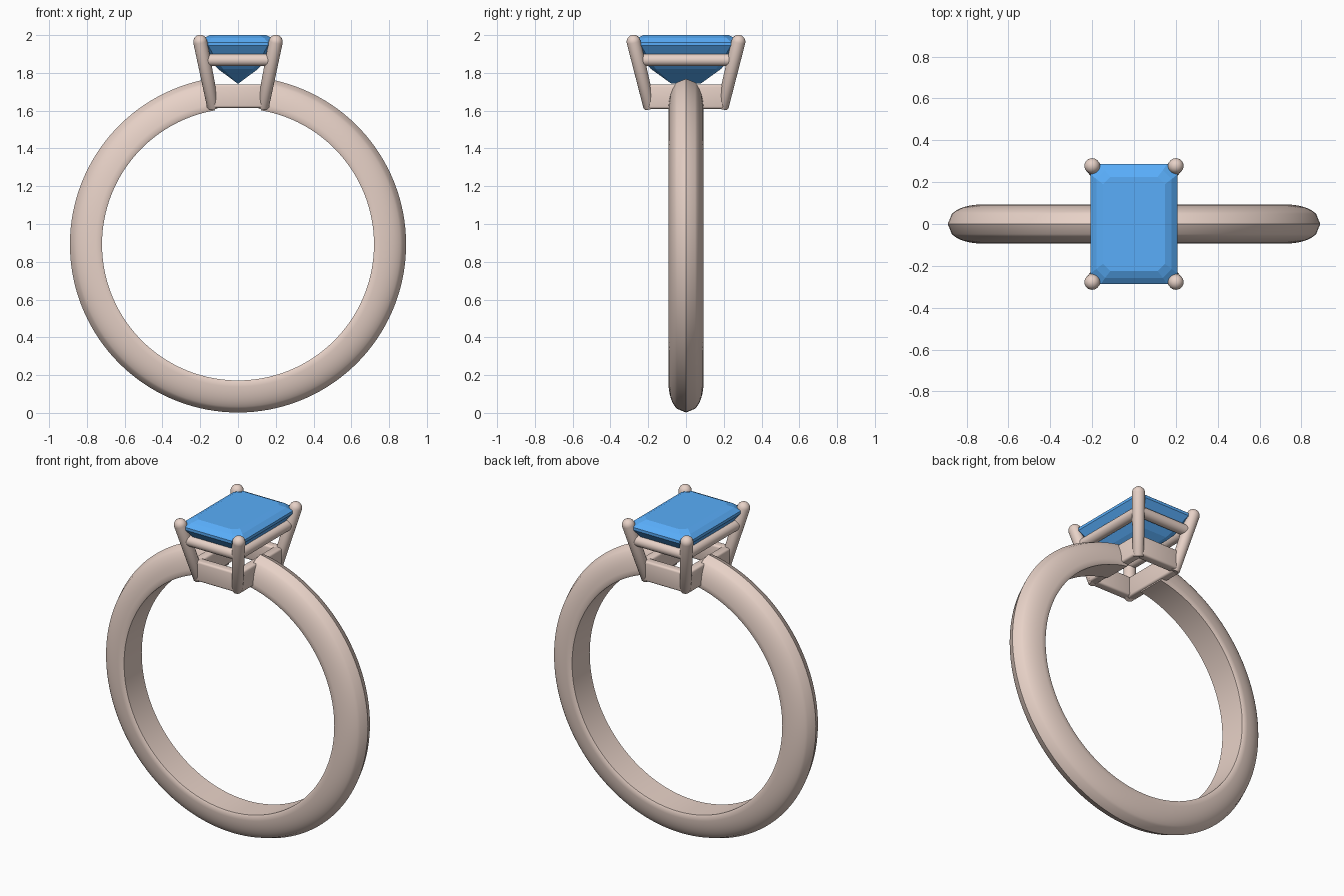
import bpy, bmesh, math
from mathutils import Vector

if "Cube" in bpy.data.objects:
    bpy.data.objects.remove(bpy.data.objects["Cube"])


def material(name, color):
    m = bpy.data.materials.new(name)
    m.diffuse_color = color
    m.use_nodes = True
    m.node_tree.nodes["Principled BSDF"].inputs["Base Color"].default_value = m.diffuse_color
    return m


METAL = material("rose_metal", (0.80, 0.64, 0.57, 1))
BLUE = material("blue_stone", (0.10, 0.42, 0.95, 1))


def finish(name, bm, mat, smooth=None):
    bmesh.ops.recalc_face_normals(bm, faces=bm.faces)
    me = bpy.data.meshes.new(name)
    bm.to_mesh(me)
    bm.free()
    ob = bpy.data.objects.new(name, me)
    bpy.context.collection.objects.link(ob)
    me.materials.append(mat)
    if smooth:
        bpy.ops.object.select_all(action='DESELECT')
        ob.select_set(True)
        bpy.context.view_layer.objects.active = ob
        bpy.ops.object.shade_smooth_by_angle(angle=math.radians(smooth))
    return ob


def loft(bm, rings):
    """Skin closed rings of points and cap both ends."""
    rows = [[bm.verts.new(p) for p in r] for r in rings]
    n = len(rows[0])
    for a, b in zip(rows, rows[1:]):
        for i in range(n):
            j = (i + 1) % n
            bm.faces.new((a[i], a[j], b[j], b[i]))
    bm.faces.new(rows[0][::-1])
    bm.faces.new(rows[-1])


def rod(name, a, b, profile, n=24):
    """Turned rod from a to b; profile = (distance along, radius)."""
    a, b = Vector(a), Vector(b)
    d = (b - a).normalized()
    u = d.orthogonal().normalized()
    v = d.cross(u)
    bm = bmesh.new()
    loft(bm, [[a + d * s + (u * math.cos(t) + v * math.sin(t)) * r
               for t in (2 * math.pi * i / n for i in range(n))]
              for s, r in profile])
    return finish(name, bm, METAL, 40)


# Band: knife-edge section swept round the finger, open under the setting
CZ, RI, RO, W = 0.892, 0.72, 0.89, 0.093
arc = [(RI + 0.01 + (RO - RI - 0.01) * math.sin(t), W * math.cos(t) ** 0.9)
       for t in (math.radians(1.0) + i * math.radians(60) / 8 for i in range(9))]
side = [(RI, W * 0.93)] + arc
section = side + [(RO, 0)] + [(r, -y) for r, y in reversed(side)]
gap = math.radians(9.8)
SEG = 128
bm = bmesh.new()
loft(bm, [[(r * math.sin(t), y, CZ + r * math.cos(t)) for r, y in section]
          for t in (gap + (2 * math.pi - 2 * gap) * i / SEG for i in range(SEG + 1))])
finish("band", bm, METAL, 35)

# Prongs: splayed rods with rounded tips
for sx in (-1, 1):
    for sy in (-1, 1):
        a = Vector((sx * 0.130, sy * 0.192, 1.612))
        b = Vector((sx * 0.207, sy * 0.286, 2.0))
        L, R = (b - a).length, 0.037
        tip = [(L - R + R * math.sin(t), R * math.cos(t))
               for t in (math.radians(14 * i) for i in range(7))]
        rod("prong", a, b, [(0, 0.027), (0.008, 0.032)] + tip)

# Gallery: round upper rails and thick lower rails between the prongs
ux, uy, uz = 0.174, 0.250, 1.868
lx, ly = 0.140, 0.200
for s in (-1, 1):
    for name, a, b in (("upper_end_rail", (-ux, s * uy, uz), (ux, s * uy, uz)),
                       ("upper_side_rail", (s * ux, -uy, uz), (s * ux, uy, uz))):
        rod(name, a, b, [(0, 0.032), ((Vector(b) - Vector(a)).length, 0.032)])
    for name, loc, size in (("lower_end_rail", (0, s * ly, 1.677), (2 * lx, 0.055, 0.124)),
                            ("lower_side_rail", (s * lx, 0, 1.674), (0.055, 2 * ly, 0.128))):
        bm = bmesh.new()
        bmesh.ops.create_cube(bm, size=1)
        for v in bm.verts:
            v.co = Vector(loc) + Vector([c * k for c, k in zip(v.co, size)])
        bmesh.ops.bevel(bm, geom=bm.edges[:], offset=0.012, segments=3,
                        profile=0.5, affect='EDGES')
        finish(name, bm, METAL, 40)

# Stone: step-cut rectangle with clipped corners, (z, half x, half y, corner)
steps = [(2.0, 0.148, 0.225, 0.035), (1.985, 0.180, 0.257, 0.042),
         (1.962, 0.208, 0.287, 0.050), (1.945, 0.208, 0.287, 0.050),
         (1.885, 0.165, 0.245, 0.040), (1.820, 0.105, 0.185, 0.026),
         (1.745, 0.004, 0.080, 0.002)]
bm = bmesh.new()
loft(bm, [[(x, y, z) for x, y in ((hx, c - hy), (hx, hy - c), (hx - c, hy), (c - hx, hy),
                                  (-hx, hy - c), (-hx, c - hy), (c - hx, -hy), (hx - c, -hy))]
          for z, hx, hy, c in steps])
finish("stone", bm, BLUE)
